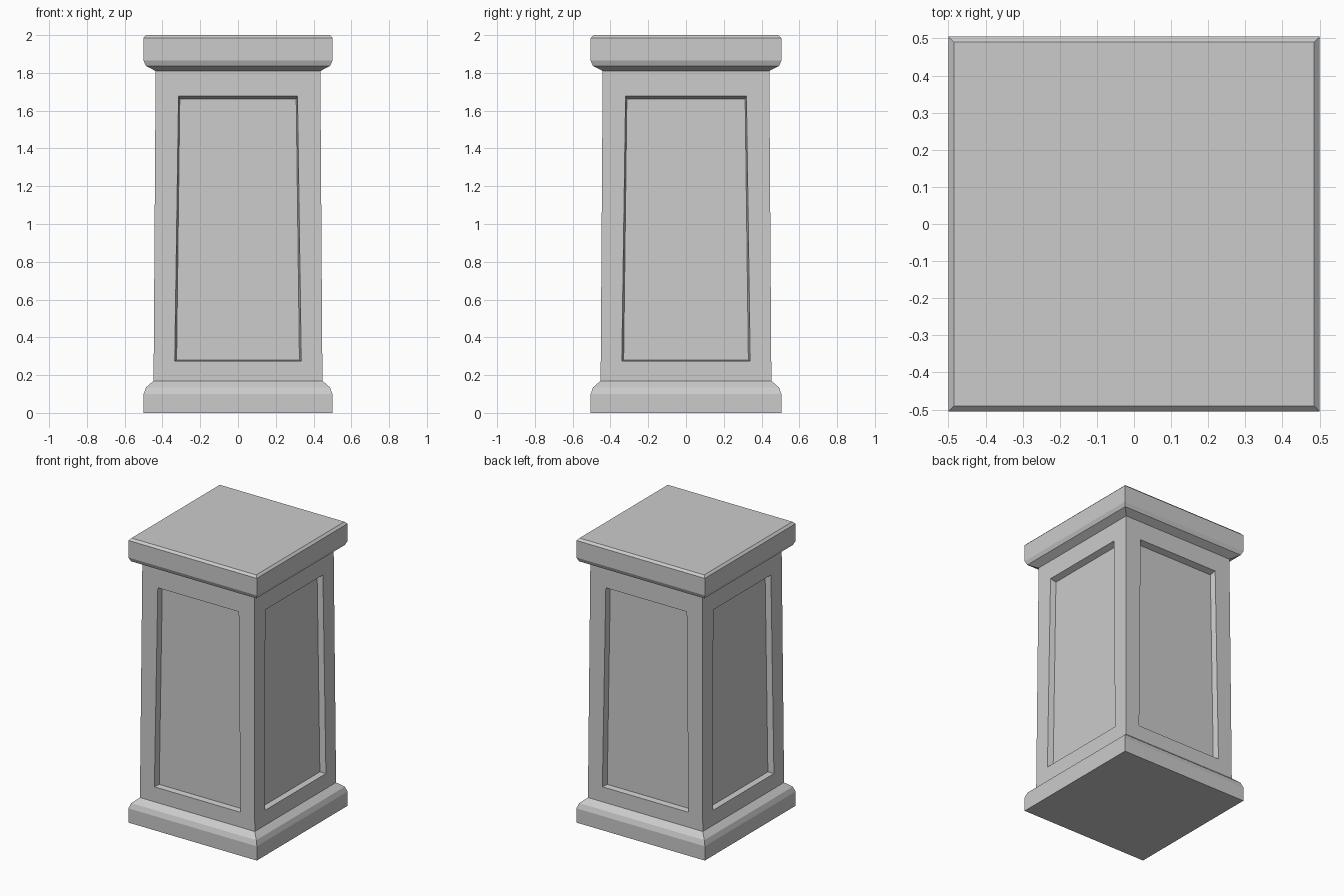
import bpy, bmesh

if "Cube" in bpy.data.objects:
    bpy.data.objects.remove(bpy.data.objects["Cube"])

EXTRA_Y = 0.005  # the pillar is slightly deeper than wide


def ring(bm, half, z):
    hx, hy = half, half + EXTRA_Y
    return [bm.verts.new((x, y, z)) for x, y in
            ((-hx, -hy), (hx, -hy), (hx, hy), (-hx, hy))]


def bridge(bm, a, b):
    for i in range(4):
        j = (i + 1) % 4
        bm.faces.new((a[i], a[j], b[j], b[i]))


def finish(bm, name):
    me = bpy.data.meshes.new(name)
    bm.to_mesh(me)
    bm.free()
    ob = bpy.data.objects.new(name, me)
    bpy.context.collection.objects.link(ob)


def moulding(name, profile, close_bottom=False, close_top=False):
    bm = bmesh.new()
    rings = [ring(bm, h, z) for h, z in profile]
    for a, b in zip(rings, rings[1:]):
        bridge(bm, a, b)
    if close_bottom:
        bm.faces.new(rings[0][::-1])
    if close_top:
        bm.faces.new(rings[-1])
    finish(bm, name)


# Stepped base and cap
moulding("base", [(0.5, 0), (0.5, 0.10), (0.487, 0.135), (0.447, 0.17)],
         close_bottom=True)
moulding("cap", [(0.436, 1.81), (0.488, 1.837), (0.5, 1.865),
                 (0.5, 1.985), (0.485, 2.0)], close_top=True)

# Tapered shaft with a recessed panel on each side
Z0, Z1, W0, W1 = 0.17, 1.81, 0.447, 0.436


def face_half(z):
    return W0 + (W1 - W0) * (z - Z0) / (Z1 - Z0)


bm = bmesh.new()
for side in range(4):
    on_x = side % 2
    u_extra, d_extra = (EXTRA_Y, 0) if on_x else (0, EXTRA_Y)

    def loop(zb, wb, zt, wt, depth):
        verts = []
        for u, z in ((-wb, zb), (wb, zb), (wt, zt), (-wt, zt)):
            x = u + (u_extra if u > 0 else -u_extra)
            y = -(face_half(z) + d_extra - depth)
            for _ in range(side):  # quarter turns about z
                x, y = -y, x
            verts.append(bm.verts.new((x, y, z)))
        return verts

    outer = loop(Z0, W0, Z1, W1, 0)
    edge = loop(0.275, 0.335, 1.677, 0.315, 0)
    inner = loop(0.28, 0.325, 1.662, 0.308, 0.04)
    bridge(bm, outer, edge)
    bridge(bm, edge, inner)
    bm.faces.new(inner)
bmesh.ops.remove_doubles(bm, verts=bm.verts, dist=0.0001)
bmesh.ops.recalc_face_normals(bm, faces=bm.faces)
finish(bm, "panelled_shaft")
